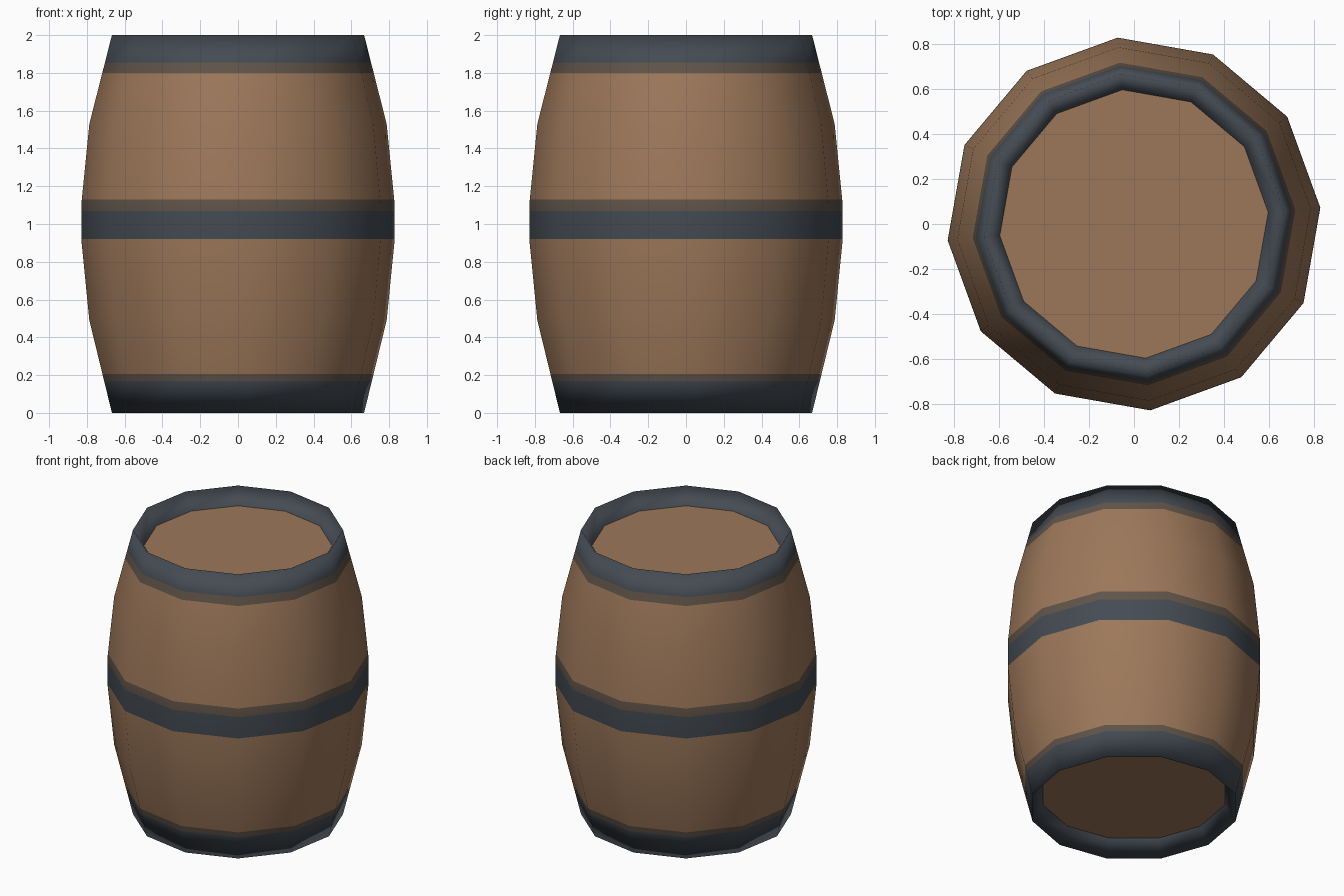
import bpy, bmesh, math

if "Cube" in bpy.data.objects:
    bpy.data.objects.remove(bpy.data.objects["Cube"])

SIDES = 12
TURN = math.radians(5)


def material(name, rgb):
    m = bpy.data.materials.new(name)
    m.diffuse_color = (*rgb, 1.0)
    m.use_nodes = True
    m.node_tree.nodes["Principled BSDF"].inputs["Base Color"].default_value = m.diffuse_color
    return m


wood = material("brown wood", (0.335, 0.187, 0.102))
iron = material("dark iron", (0.059, 0.071, 0.087))
stain = material("stained wood", (0.118, 0.089, 0.067))
MATS = [wood, iron, stain]
WOOD, IRON, STAIN = range(3)


def ring(bm, r, z):
    return [bm.verts.new((r * math.cos(TURN + math.tau * i / SIDES),
                          r * math.sin(TURN + math.tau * i / SIDES), z))
            for i in range(SIDES)]


def finish(bm, name):
    # smooth shading, kept sharp over 40 degrees
    for f in bm.faces:
        f.smooth = True
    for e in bm.edges:
        if len(e.link_faces) == 2 and e.calc_face_angle(0) > math.radians(40):
            e.smooth = False
    me = bpy.data.meshes.new(name)
    bm.to_mesh(me)
    bm.free()
    for m in MATS:
        me.materials.append(m)
    ob = bpy.data.objects.new(name, me)
    bpy.context.collection.objects.link(ob)
    return ob


# Bulging outline of the staves, (height, radius)
OUTLINE = [(0, 0.67), (0.49, 0.79), (0.92, 0.833),
           (1.10, 0.833), (1.53, 0.79), (2, 0.67)]


def radius(z):
    for (z0, r0), (z1, r1) in zip(OUTLINE, OUTLINE[1:]):
        if z <= z1:
            return r0 + (r1 - r0) * (z - z0) / (z1 - z0)


# Painted bands by height: (bottom, top, colour)
BANDS = [(0, 0.168, IRON), (0.168, 0.207, STAIN),
         (0.92, 1.07, IRON), (1.07, 1.13, STAIN),
         (1.80, 1.855, STAIN), (1.855, 2, IRON)]


def colour_at(z):
    return next((c for lo, hi, c in BANDS if lo < z < hi), WOOD)


# Barrel body: outer staves with hoops, plus the sloping inner rims
HEAD_R, HEAD_DEPTH = 0.60, 0.11
heights = sorted({z for z, _ in OUTLINE} | {z for b in BANDS for z in b[:2]})
profile = ([(HEAD_R, HEAD_DEPTH)] + [(radius(z), z) for z in heights]
           + [(HEAD_R, 2 - HEAD_DEPTH)])
bm = bmesh.new()
rings = [ring(bm, r, z) for r, z in profile]
for k, (a, b) in enumerate(zip(rings, rings[1:])):
    inner = k in (0, len(rings) - 2)
    mid = (profile[k][1] + profile[k + 1][1]) / 2
    for i in range(SIDES):
        j = (i + 1) % SIDES
        f = bm.faces.new((a[i], a[j], b[j], b[i]))
        f.material_index = IRON if inner else colour_at(mid)
finish(bm, "barrel_body")

# Wooden heads sunk into each end
for name, z, up in (("top_head", 2 - HEAD_DEPTH, True),
                    ("bottom_head", HEAD_DEPTH, False)):
    bm = bmesh.new()
    vs = ring(bm, HEAD_R, z)
    bm.faces.new(vs if up else vs[::-1]).material_index = WOOD
    finish(bm, name)
